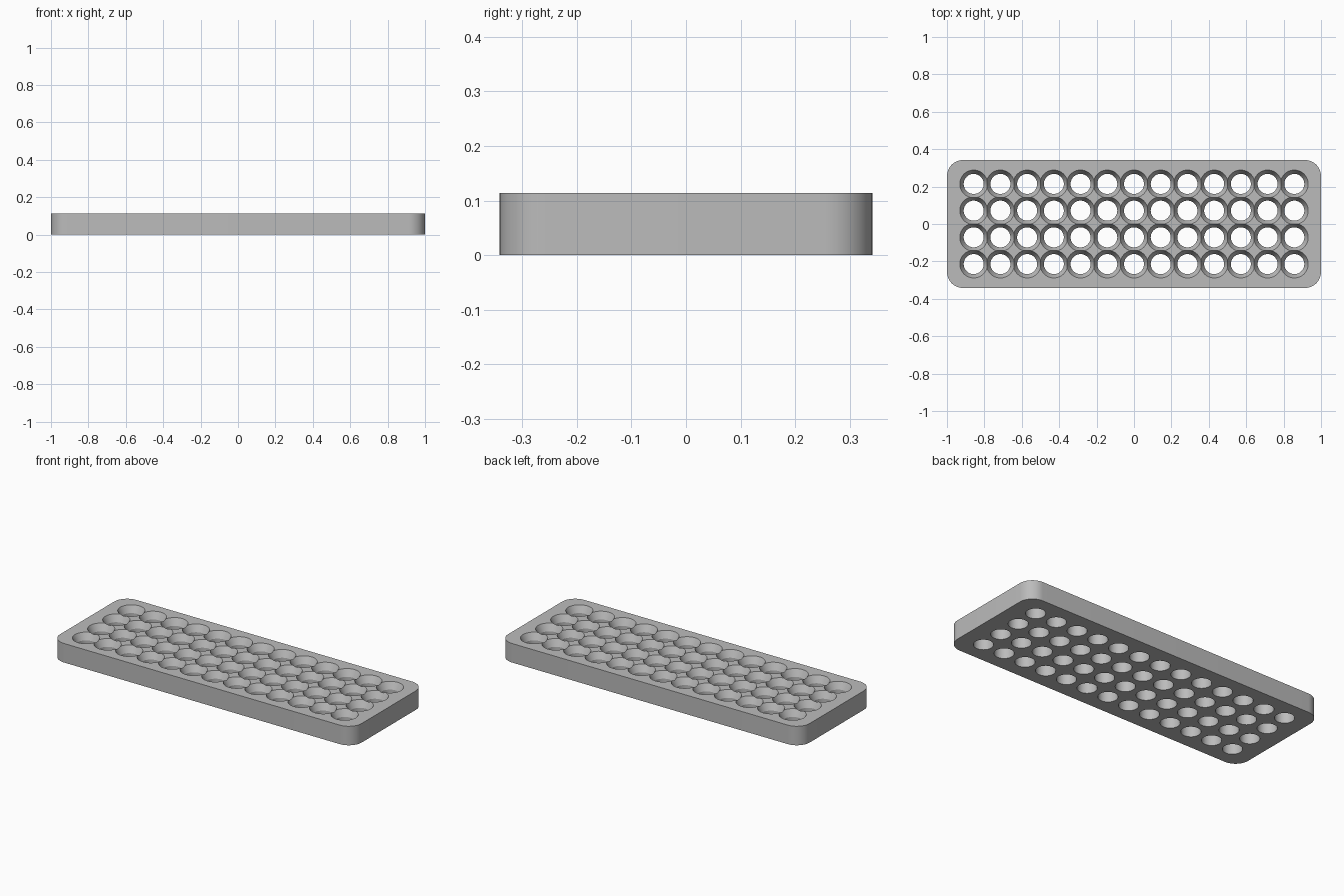
import bpy, bmesh, math

cube = bpy.data.objects.get("Cube")
if cube:
    bpy.data.objects.remove(cube, do_unlink=True)

PITCH = 1 / 7
LENGTH, WIDTH, HEIGHT, CORNER = 2.0, 0.684, 0.114, 0.086
HOLE_R, RIM_R, SINK = 0.0535, 0.0743, 0.04
COLUMNS, ROWS, SIDES = 13, 4, 48

grey = bpy.data.materials.new("mid grey")
grey.use_nodes = True
colour = (0.5, 0.5, 0.5, 1)
grey.diffuse_color = colour
grey.node_tree.nodes["Principled BSDF"].inputs["Base Color"].default_value = colour


def add_object(name, bm):
    mesh = bpy.data.meshes.new(name)
    bm.normal_update()
    bm.to_mesh(mesh)
    bm.free()
    mesh.materials.append(grey)
    obj = bpy.data.objects.new(name, mesh)
    bpy.context.collection.objects.link(obj)
    return obj


# Slab with rounded vertical corners
bm = bmesh.new()
bmesh.ops.create_cube(bm, size=1)
for v in bm.verts:
    v.co = (v.co.x * LENGTH, v.co.y * WIDTH, (v.co.z + 0.5) * HEIGHT)
uprights = [e for e in bm.edges if abs(e.verts[0].co.z - e.verts[1].co.z) > 0.01]
bmesh.ops.bevel(bm, geom=uprights, offset=CORNER, segments=12, profile=0.5, affect='EDGES')
plate = add_object("perforated_plate", bm)


# Countersunk hole profile, lathed at each grid position
def add_plug(bm, cx, cy):
    slope = (RIM_R - HOLE_R) / SINK
    over = 0.02
    profile = [(HOLE_R, -over), (HOLE_R, HEIGHT - SINK),
               (RIM_R + slope * over, HEIGHT + over)]
    rings = []
    for r, z in profile:
        angles = [2 * math.pi * i / SIDES for i in range(SIDES)]
        rings.append([bm.verts.new((cx + r * math.cos(a), cy + r * math.sin(a), z))
                      for a in angles])
    for low, high in zip(rings, rings[1:]):
        for i in range(SIDES):
            j = (i + 1) % SIDES
            bm.faces.new((low[i], low[j], high[j], high[i]))
    bm.faces.new(rings[0][::-1])
    bm.faces.new(rings[-1])


bm = bmesh.new()
for col in range(COLUMNS):
    for row in range(ROWS):
        add_plug(bm, (col - (COLUMNS - 1) / 2) * PITCH, (row - (ROWS - 1) / 2) * PITCH)
cutter = add_object("hole_cutter", bm)
cutter.hide_render = True

cut = plate.modifiers.new("holes", 'BOOLEAN')
cut.operation = 'DIFFERENCE'
cut.solver = 'EXACT'
cut.use_self = True
cut.object = cutter

bpy.ops.object.select_all(action='DESELECT')
plate.select_set(True)
bpy.context.view_layer.objects.active = plate
bpy.ops.object.modifier_apply(modifier=cut.name)
bpy.data.objects.remove(cutter, do_unlink=True)
bpy.ops.object.shade_smooth_by_angle(angle=math.radians(20))
